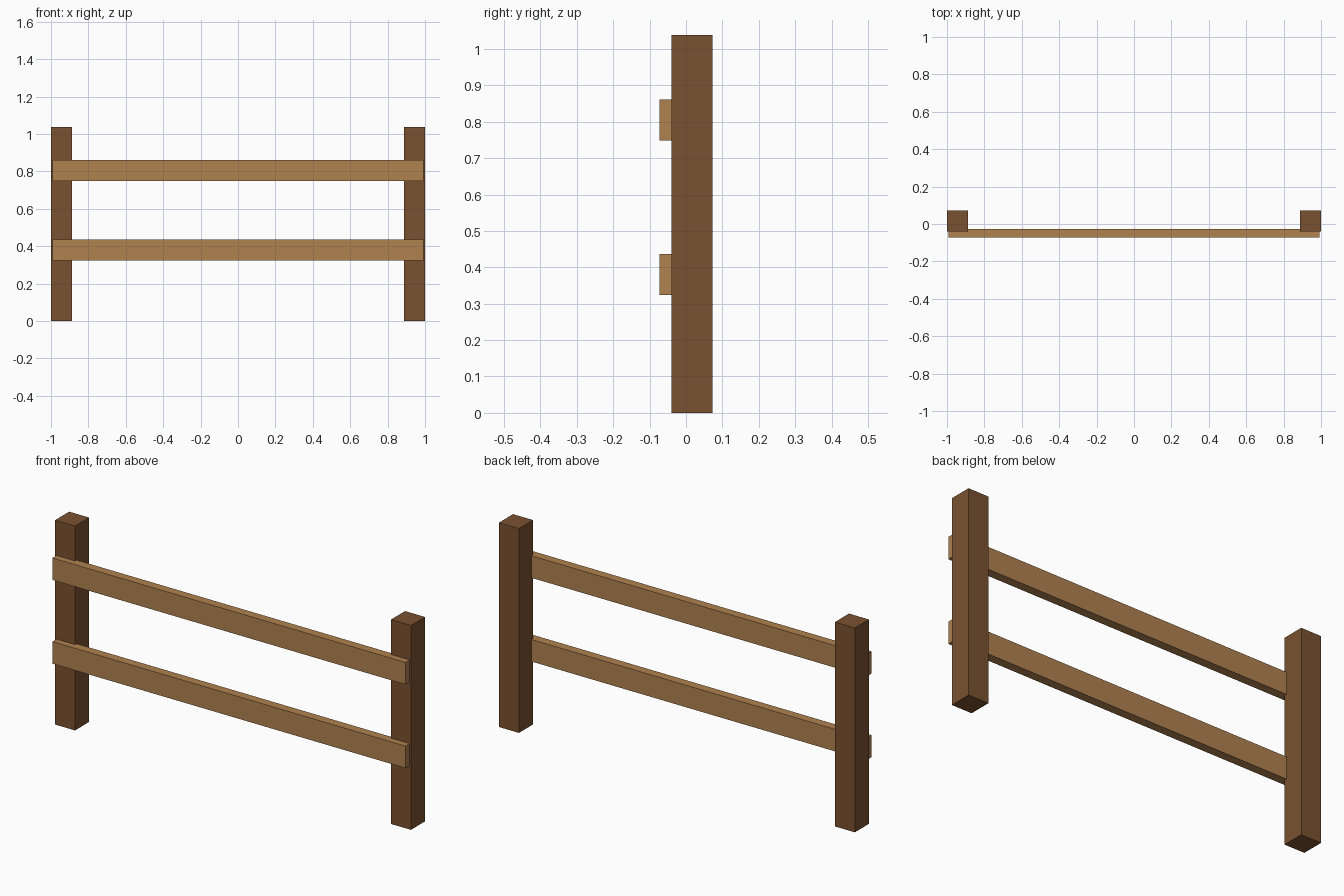
import bpy

if "Cube" in bpy.data.objects:
    bpy.data.objects.remove(bpy.data.objects["Cube"])


def material(name, color):
    mat = bpy.data.materials.new(name)
    mat.diffuse_color = (*color, 1)
    mat.use_nodes = True
    mat.node_tree.nodes["Principled BSDF"].inputs["Base Color"].default_value = mat.diffuse_color
    return mat


def box(name, lo, hi, mat):
    """Axis-aligned box between two corners."""
    bpy.ops.mesh.primitive_cube_add(
        size=1, location=[(a + b) / 2 for a, b in zip(lo, hi)])
    ob = bpy.context.object
    ob.name = name
    ob.scale = [b - a for a, b in zip(lo, hi)]
    bpy.ops.object.transform_apply(location=False, rotation=False, scale=True)
    ob.data.materials.append(mat)
    return ob


dark_wood = material("dark_wood", (0.195, 0.085, 0.030))
light_wood = material("light_wood", (0.434, 0.223, 0.080))

# Square end posts
POST = 0.112
for side, x in (("left", -1.0), ("right", 1.0 - POST)):
    box(f"{side}_post", (x, -0.04, 0), (x + POST, 0.073, 1.038), dark_wood)

# Horizontal rails, let slightly into the front of the posts
for level, z in (("lower", 0.324), ("upper", 0.749)):
    box(f"{level}_rail", (-0.992, -0.073, z), (0.992, -0.028, z + 0.112), light_wood)
